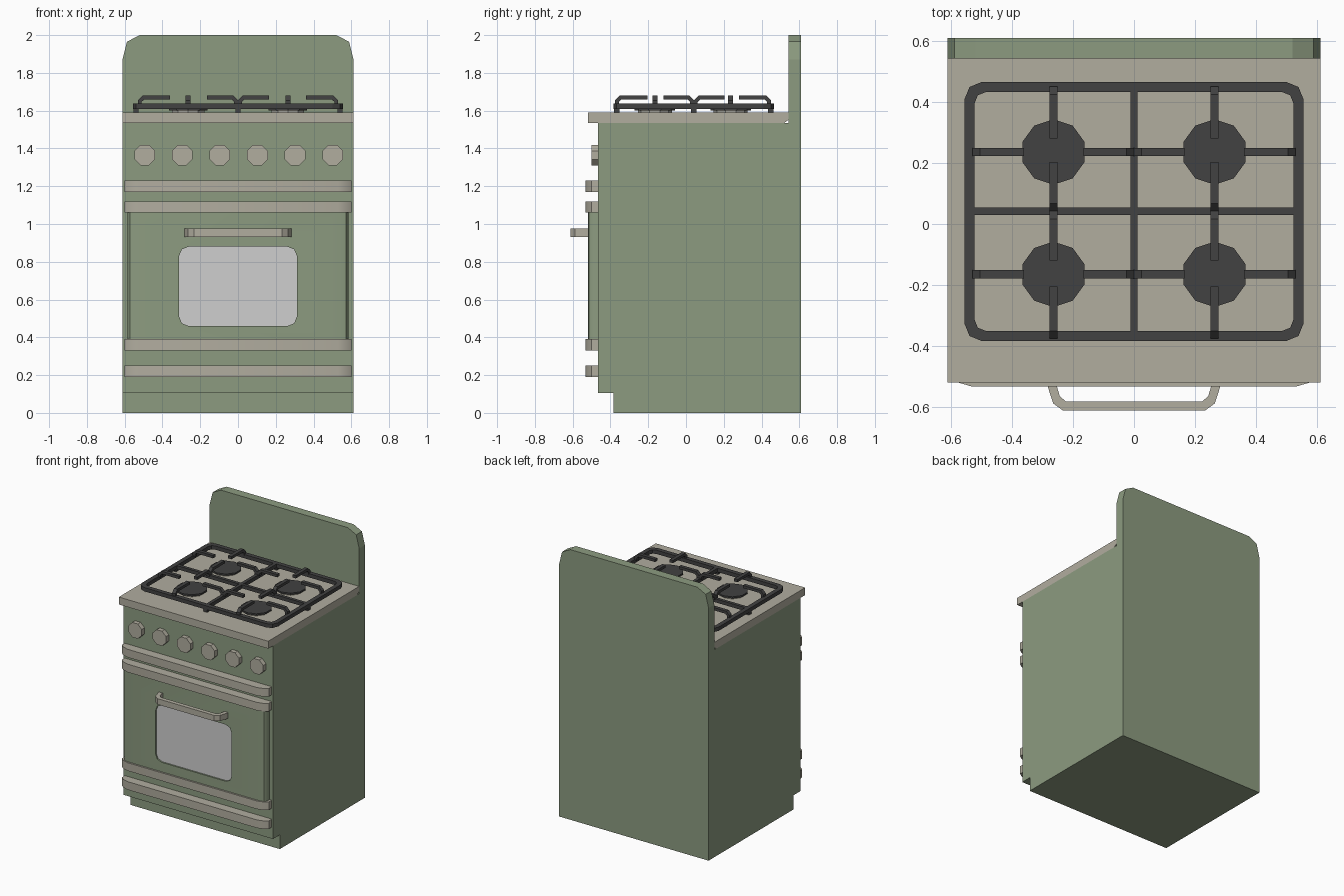
import bpy, bmesh, math
from mathutils import Vector

if "Cube" in bpy.data.objects:
    bpy.data.objects.remove(bpy.data.objects["Cube"])


def material(name, rgb):
    m = bpy.data.materials.new(name)
    m.diffuse_color = (*rgb, 1)
    m.use_nodes = True
    m.node_tree.nodes["Principled BSDF"].inputs["Base Color"].default_value = m.diffuse_color
    return m


GREEN = material("sage_green", (0.265, 0.33, 0.217))
CREAM = material("warm_grey", (0.44, 0.418, 0.347))
GLASS = material("pale_glass", (0.62, 0.62, 0.62))
IRON = material("cast_iron", (0.054, 0.054, 0.054))

AXES = {'x': lambda u, v, d: (d, u, v),
        'y': lambda u, v, d: (u, d, v),
        'z': lambda u, v, d: (u, v, d)}


def finish(name, bm, mat):
    bmesh.ops.recalc_face_normals(bm, faces=bm.faces[:])
    me = bpy.data.meshes.new(name)
    bm.to_mesh(me)
    bm.free()
    me.materials.append(mat)
    ob = bpy.data.objects.new(name, me)
    bpy.context.collection.objects.link(ob)
    return ob


def extrude(pts, axis, a, b):
    """Closed prism from a 2D outline, running from a to b along an axis."""
    bm = bmesh.new()
    lo, hi = ([bm.verts.new(AXES[axis](u, v, d)) for u, v in pts] for d in (a, b))
    bm.faces.new(lo)
    bm.faces.new(hi)
    n = len(pts)
    for i in range(n):
        j = (i + 1) % n
        bm.faces.new((lo[i], lo[j], hi[j], hi[i]))
    return bm


def prism(name, pts, axis, a, b, mat):
    return finish(name, extrude(pts, axis, a, b), mat)


def box(name, x0, x1, y0, y1, z0, z1, mat):
    return prism(name, [(x0, y0), (x1, y0), (x1, y1), (x0, y1)], 'z', z0, z1, mat)


def disc(name, u, v, r, sides, turn, axis, a, b, mat):
    pts = [(u + r * math.cos(turn + math.tau * i / sides),
            v + r * math.sin(turn + math.tau * i / sides)) for i in range(sides)]
    return prism(name, pts, axis, a, b, mat)


def rounded(x0, x1, y0, y1, c):
    """Rectangle outline with two-facet corners of size c."""
    cx, cy, k = (x0 + x1) / 2, (y0 + y1) / 2, c * 0.29
    hx, hy = (x1 - x0) / 2, (y1 - y0) / 2
    q = [(hx, hy - c), (hx - k, hy - k), (hx - c, hy)]
    pts = []
    for sx, sy in ((1, 1), (-1, 1), (-1, -1), (1, -1)):
        part = [(cx + sx * x, cy + sy * y) for x, y in q]
        pts += part if sx * sy > 0 else part[::-1]
    return pts


def mirror_x(half):
    return half + [(-x, y) for x, y in reversed(half)]


def smooth(ob, angle=40):
    bpy.ops.object.select_all(action='DESELECT')
    ob.select_set(True)
    bpy.context.view_layer.objects.active = ob
    bpy.ops.object.shade_smooth_by_angle(angle=math.radians(angle))


# Body with toe recess and tall back panel, top corners sliced off in two facets
W = 0.612
bm = extrude([(-0.385, 0), (0.61, 0), (0.61, 2), (0.543, 2), (0.543, 1.535),
              (-0.465, 1.535), (-0.465, 0.105), (-0.385, 0.105)], 'x', -W, W)
for s in (-1, 1):
    for p, q in (((W, 1.87), (0.588, 1.965)), ((0.588, 1.965), (0.52, 2.0))):
        normal = Vector((s * (q[1] - p[1]), 0, p[0] - q[0]))
        bmesh.ops.bisect_plane(bm, geom=bm.verts[:] + bm.edges[:] + bm.faces[:], dist=1e-5,
                               plane_co=(s * p[0], 0, p[1]), plane_no=normal, clear_outer=True)
        bmesh.ops.holes_fill(bm, edges=[e for e in bm.edges if e.is_boundary], sides=0)
finish("body", bm, GREEN)

# Worktop slab
prism("worktop", [(-0.52, 1.535), (0.52, 1.535), (0.543, 1.552), (0.543, 1.59), (-0.52, 1.59)],
      'x', -W, W, CREAM)

# Oven door with a shallow window recess
door = prism("oven_door", mirror_x([(0.585, -0.464), (0.585, -0.495), (0.572, -0.513), (0.54, -0.52)]),
             'z', 0.38, 1.07, GREEN)
window = rounded(-0.312, 0.312, 0.46, 0.88, 0.05)
cutter = prism("window_cutter", window, 'y', -0.6, -0.505, GREEN)
cutter.hide_render = True
cut = door.modifiers.new("window", 'BOOLEAN')
cut.object = cutter
cut.operation = 'DIFFERENCE'
cut.solver = 'EXACT'
bpy.context.view_layer.objects.active = door
bpy.ops.object.modifier_apply(modifier="window")
bpy.data.objects.remove(cutter)
smooth(door)
prism("oven_window", window, 'y', -0.509, -0.504, GLASS)

# Trim strips across the front
trim = mirror_x([(0.602, -0.464), (0.602, -0.5), (0.575, -0.52), (0.53, -0.533)])
for i, z in enumerate((0.19, 0.33, 1.06, 1.17)):
    smooth(prism(f"trim_strip_{i}", trim, 'z', z, z + 0.06, CREAM))

# Door handle
outer = mirror_x([(0.282, -0.515), (0.282, -0.535), (0.265, -0.588), (0.232, -0.612)])
inner = mirror_x([(0.252, -0.515), (0.252, -0.535), (0.243, -0.565), (0.224, -0.581)])
prism("door_handle", outer[:4] + outer[4:] + inner[::-1], 'z', 0.932, 0.975, CREAM)

# Control knobs
for i in range(6):
    disc(f"knob_{i}", -0.494 + 0.199 * i, 1.365, 0.059, 8, math.pi / 8, 'y', -0.499, -0.464, CREAM)

# Pan support frame
ro = rounded(-0.555, 0.555, -0.383, 0.465, 0.055)
ri = rounded(-0.522, 0.522, -0.35, 0.432, 0.035)
bm = bmesh.new()
loops = [[bm.verts.new((x, y, z)) for x, y in pts]
         for pts, z in ((ro, 1.61), (ro, 1.638), (ri, 1.638), (ri, 1.61))]
for a in range(4):
    A, B = loops[a], loops[(a + 1) % 4]
    for i in range(len(A)):
        j = (i + 1) % len(A)
        bm.faces.new((A[i], A[j], B[j], B[i]))
finish("support_frame", bm, IRON)
box("support_bar_long", -0.53, 0.53, 0.03, 0.054, 1.611, 1.637, IRON)
box("support_bar_cross", -0.012, 0.012, -0.36, 0.44, 1.61, 1.638, IRON)

# Feet under the frame
for i, (x, y) in enumerate(((-0.54, 0.041), (0.54, 0.041), (0, -0.367), (0, 0.449))):
    box(f"support_foot_{i}", x - 0.014, x + 0.014, y - 0.014, y + 0.014, 1.589, 1.615, IRON)


# Bent fingers reaching over the burners
def finger(name, axis, across, start, direction, length):
    prof = [(0, 1.63), (0, 1.655), (0.025, 1.68), (length, 1.68),
            (length, 1.66), (0.034, 1.66), (0.02, 1.647), (0.02, 1.63)]
    pts = [(start + direction * s, z) for s, z in prof]
    prism(name, pts, axis, across - 0.0135, across + 0.0135, IRON)


BX, BY = 0.264, (-0.165, 0.236)
for s in (-1, 1):
    side = "left" if s < 0 else "right"
    for y, row in zip(BY, ("front", "back")):
        finger(f"finger_outer_{row}_{side}", 'y', y, s * 0.53, -s, 0.17)
        finger(f"finger_inner_{row}_{side}", 'y', y, 0, s, 0.165)
        # Burner base and cap
        disc(f"burner_base_{row}_{side}", s * BX, y, 0.09, 10, math.pi / 2, 'z', 1.589, 1.603, CREAM)
        disc(f"burner_cap_{row}_{side}", s * BX, y, 0.107, 10, math.pi / 2, 'z', 1.602, 1.614, IRON)
    finger(f"finger_front_{side}", 'x', s * BX, -0.375, 1, 0.17)
    finger(f"finger_back_{side}", 'x', s * BX, 0.45, -1, 0.17)
    finger(f"finger_mid_front_{side}", 'x', s * BX, 0.042, -1, 0.162)
    finger(f"finger_mid_back_{side}", 'x', s * BX, 0.042, 1, 0.162)
